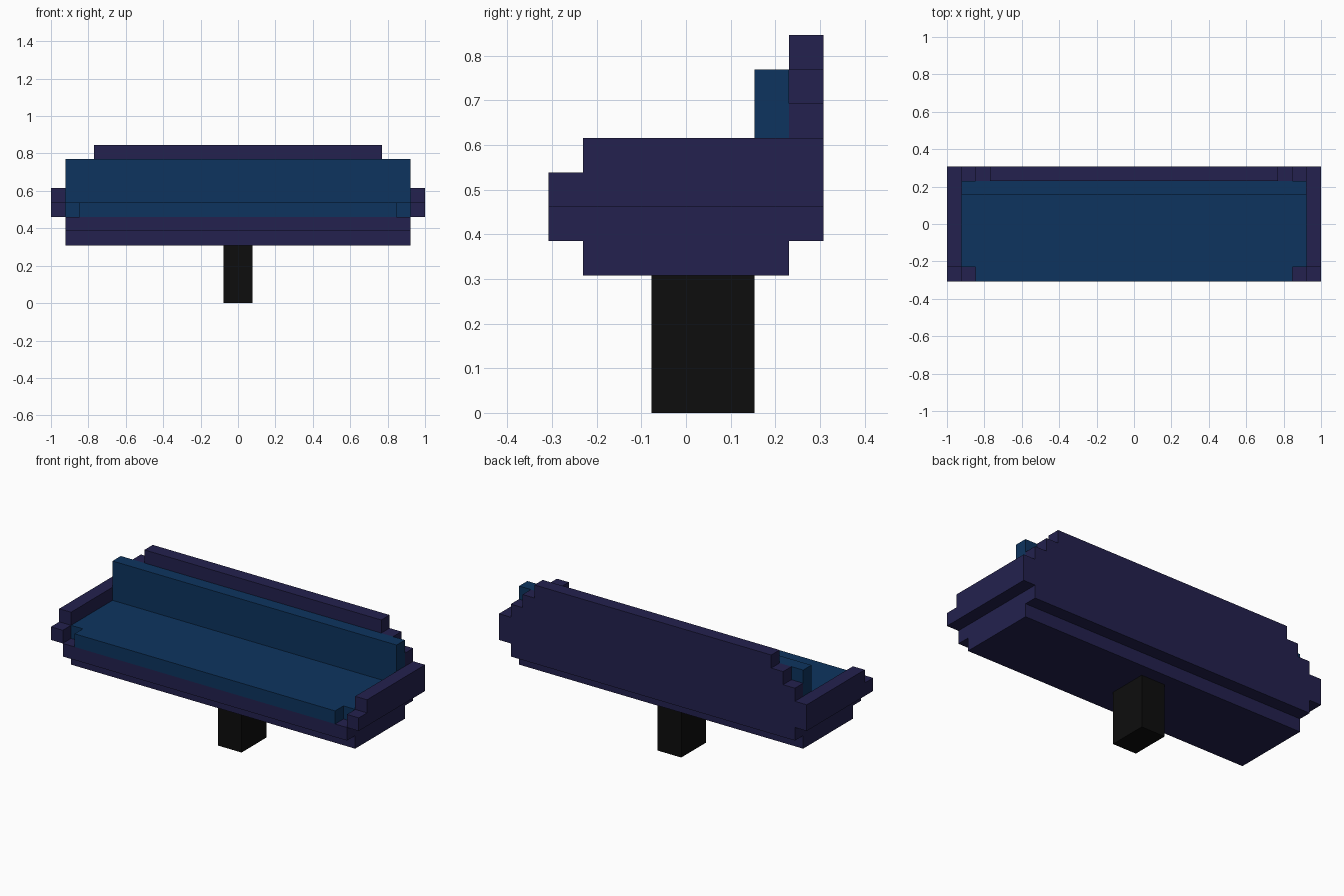
import bpy, bmesh
from mathutils import Vector

U = 2 / 26  # one block of the grid

cube = bpy.data.objects.get("Cube")
if cube:
    bpy.data.objects.remove(cube, do_unlink=True)


def material(name, rgb):
    m = bpy.data.materials.new(name)
    m.use_nodes = True
    colour = (*rgb, 1)
    m.diffuse_color = colour
    m.node_tree.nodes["Principled BSDF"].inputs["Base Color"].default_value = colour
    return m


PURPLE = material("dark purple", (0.0168, 0.0152, 0.077))
BLUE = material("deep blue", (0.004, 0.0343, 0.114))
BLACK = material("black", (0.004, 0.004, 0.004))


def prism(name, mat, outline, depth):
    """Extrude a closed outline of 3D points (in blocks) along depth."""
    bm = bmesh.new()
    face = bm.faces.new([bm.verts.new(Vector(p) * U) for p in outline])
    moved = bmesh.ops.extrude_face_region(bm, geom=[face])["geom"]
    bmesh.ops.translate(bm, vec=Vector(depth) * U,
                        verts=[v for v in moved if isinstance(v, bmesh.types.BMVert)])
    bmesh.ops.recalc_face_normals(bm, faces=bm.faces)
    mesh = bpy.data.meshes.new(name)
    bm.to_mesh(mesh)
    bm.free()
    mesh.materials.append(mat)
    obj = bpy.data.objects.new(name, mesh)
    bpy.context.scene.collection.objects.link(obj)
    return obj


def box(name, mat, x, y, z):
    """Box from (min, max) ranges in blocks."""
    outline = [(x[0], y[0], z[0]), (x[1], y[0], z[0]),
               (x[1], y[1], z[0]), (x[0], y[1], z[0])]
    return prism(name, mat, outline, (0, 0, z[1] - z[0]))


def mirrored(half):
    """Complete a right-hand half outline with its mirror image."""
    return half + [(-x, z) for x, z in reversed(half)]


# Pedestal and stepped base
box("pedestal", BLACK, (-1, 1), (-1, 2), (0, 4))
box("lower_base", PURPLE, (-12, 12), (-3, 3), (4, 5))
box("upper_base", PURPLE, (-12, 12), (-4, 4), (5, 6))

# Seat cushion with notched front corners
seat = mirrored([(11, -4), (11, -3), (12, -3), (12, 3)])
prism("seat_cushion", BLUE, [(x, y, 6) for x, y in seat], (0, 0, 1))

# Back cushion and stepped back panel
box("back_cushion", BLUE, (-12, 12), (2, 3), (7, 10))
back = mirrored([(12, 6), (12, 9), (11, 9), (11, 10), (10, 10), (10, 11)])
prism("back_panel", PURPLE, [(x, 3, z) for x, z in back], (0, 1, 0))

# Armrests with a lower front step
arm = [(-4, 6), (4, 6), (4, 8), (-3, 8), (-3, 7), (-4, 7)]
for name, x in (("left_armrest", 12), ("right_armrest", -13)):
    prism(name, PURPLE, [(x, y, z) for y, z in arm], (1, 0, 0))
